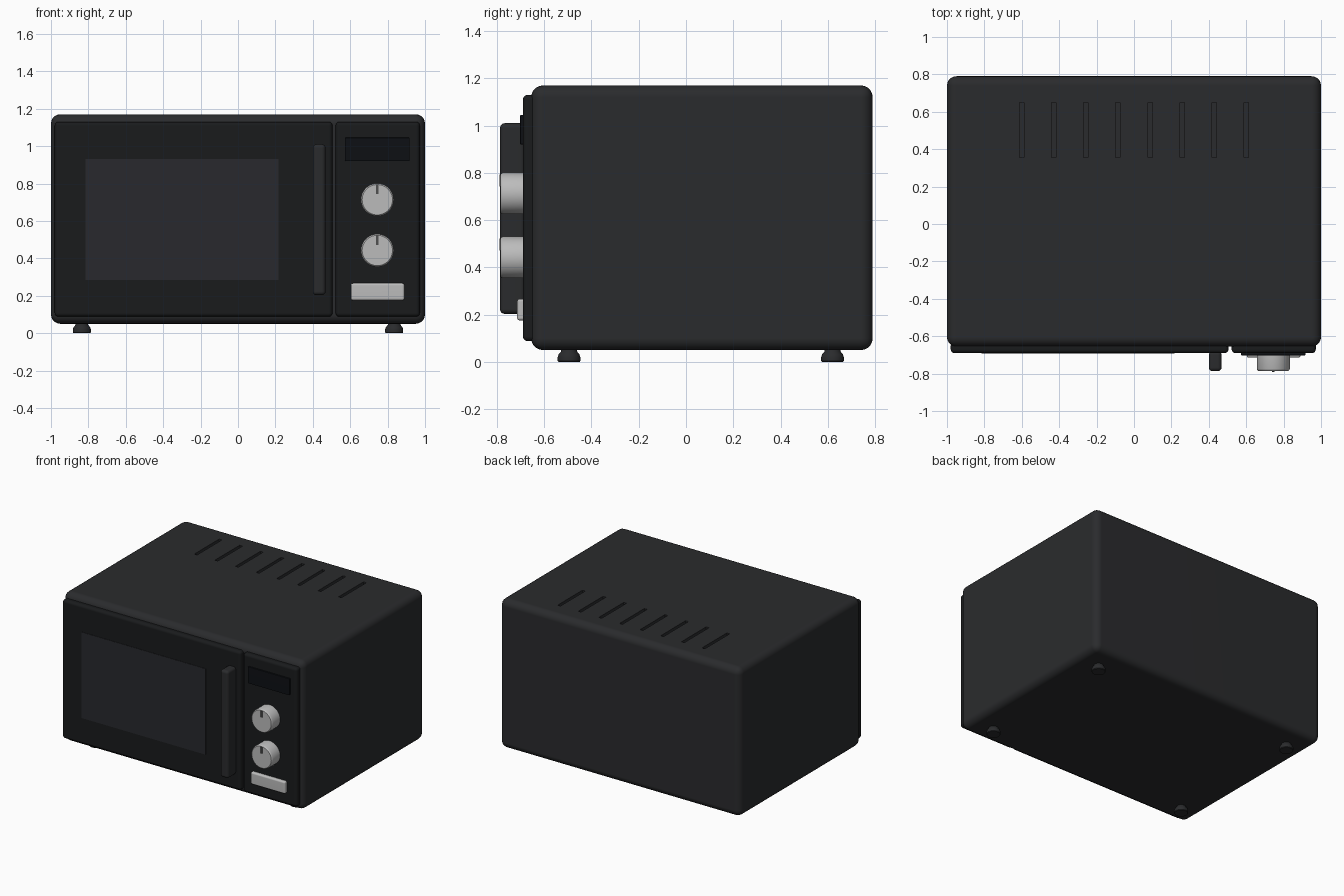
import bpy, bmesh, math
from mathutils import Matrix

if "Cube" in bpy.data.objects:
    bpy.data.objects.remove(bpy.data.objects["Cube"])


def material(name, rgb):
    m = bpy.data.materials.new(name)
    m.diffuse_color = (*rgb, 1)
    m.use_nodes = True
    m.node_tree.nodes["Principled BSDF"].inputs["Base Color"].default_value = m.diffuse_color
    return m


SHELL = material("charcoal", (0.023, 0.024, 0.026))
BLACK = material("gloss_black", (0.010, 0.011, 0.012))
GLASS = material("dark_glass", (0.021, 0.022, 0.026))
SCREEN = material("screen_black", (0.004, 0.005, 0.007))
METAL = material("metal", (0.50, 0.50, 0.50))
MARK = material("mark_grey", (0.08, 0.08, 0.08))


def finish(name, bm, mat):
    bmesh.ops.recalc_face_normals(bm, faces=bm.faces)
    me = bpy.data.meshes.new(name)
    bm.to_mesh(me)
    bm.free()
    me.materials.append(mat)
    ob = bpy.data.objects.new(name, me)
    bpy.context.collection.objects.link(ob)
    smooth(ob)
    return ob


def smooth(ob):
    bpy.ops.object.select_all(action='DESELECT')
    ob.select_set(True)
    bpy.context.view_layer.objects.active = ob
    bpy.ops.object.shade_smooth_by_angle(angle=math.radians(35))


def box(name, x, y, z, mat, r=0.0, seg=4, weighted=True):
    """Rounded box from (min, max) ranges."""
    bm = bmesh.new()
    bmesh.ops.create_cube(bm, size=1)
    for v in bm.verts:
        for i, (lo, hi) in enumerate((x, y, z)):
            v.co[i] = lo if v.co[i] < 0 else hi
    if r:
        bmesh.ops.bevel(bm, geom=bm.edges[:], offset=r, segments=seg,
                        profile=0.5, affect='EDGES')
    ob = finish(name, bm, mat)
    if r and weighted:
        ob.modifiers.new("normals", 'WEIGHTED_NORMAL').keep_sharp = True
    return ob


def lathe(name, profile, loc, mat, rot=Matrix(), n=48):
    """Closed solid turned from (radius, height) points."""
    bm = bmesh.new()
    rings = [[bm.verts.new((r * math.cos(2 * math.pi * k / n),
                            r * math.sin(2 * math.pi * k / n), h))
              for k in range(n)] for r, h in profile]
    for a, b in zip(rings, rings[1:]):
        for k in range(n):
            j = (k + 1) % n
            bm.faces.new((a[k], a[j], b[j], b[k]))
    bm.faces.new(rings[0])
    bm.faces.new(rings[-1])
    bmesh.ops.transform(bm, matrix=Matrix.Translation(loc) @ rot, verts=bm.verts)
    return finish(name, bm, mat)


# Casing with eight vent slots cut in the top
body = box("casing", (-1, 1), (-0.655, 0.79), (0.05, 1.17), SHELL, 0.05, 5, False)
for i in range(8):
    cx = -0.6 + i * 1.2 / 7
    cutter = box("vent_cutter", (cx - 0.012, cx + 0.012), (0.355, 0.65),
                 (1.14, 1.25), BLACK)
    cutter.hide_render = True
    bpy.context.view_layer.objects.active = body
    mod = body.modifiers.new("vent", 'BOOLEAN')
    mod.operation, mod.solver, mod.object = 'DIFFERENCE', 'EXACT', cutter
    bpy.ops.object.modifier_apply(modifier=mod.name)
    bpy.data.objects.remove(cutter)
smooth(body)
body.modifiers.new("normals", 'WEIGHTED_NORMAL').keep_sharp = True

# Door, window and handle
box("door", (-0.98, 0.505), (-0.69, -0.63), (0.088, 1.13), BLACK, 0.02)
box("window", (-0.815, 0.217), (-0.693, -0.68), (0.285, 0.93), GLASS)
box("door_handle", (0.4, 0.468), (-0.787, -0.68), (0.203, 1.01), SHELL, 0.02)

# Control panel, screen and button
box("control_panel", (0.522, 0.972), (-0.69, -0.63), (0.088, 1.13), BLACK, 0.02)
box("display_screen", (0.572, 0.918), (-0.702, -0.68), (0.92, 1.045), SCREEN, 0.004, 2)
box("push_button", (0.603, 0.89), (-0.715, -0.68), (0.175, 0.267), METAL, 0.012, 3)

# Knobs with pointer marks
facing = Matrix.Rotation(math.pi / 2, 4, 'X')
for label, z in (("upper", 0.713), ("lower", 0.442)):
    lathe(label + "_knob",
          [(0.088, 0), (0.088, 0.093), (0.086, 0.098), (0.081, 0.103)],
          (0.745, -0.682, z), METAL, facing)
    box(label + "_knob_mark", (0.738, 0.752), (-0.79, -0.78),
        (z + 0.03, z + 0.08), MARK)

# Feet
for side, x in (("left", -0.835), ("right", 0.835)):
    for end, y in (("front", -0.495), ("back", 0.62)):
        lathe(f"{end}_{side}_foot",
              [(0.045, 0), (0.048, 0.004), (0.048, 0.02), (0.044, 0.032),
               (0.034, 0.044), (0.03, 0.07)], (x, y, 0), SHELL, n=32)
